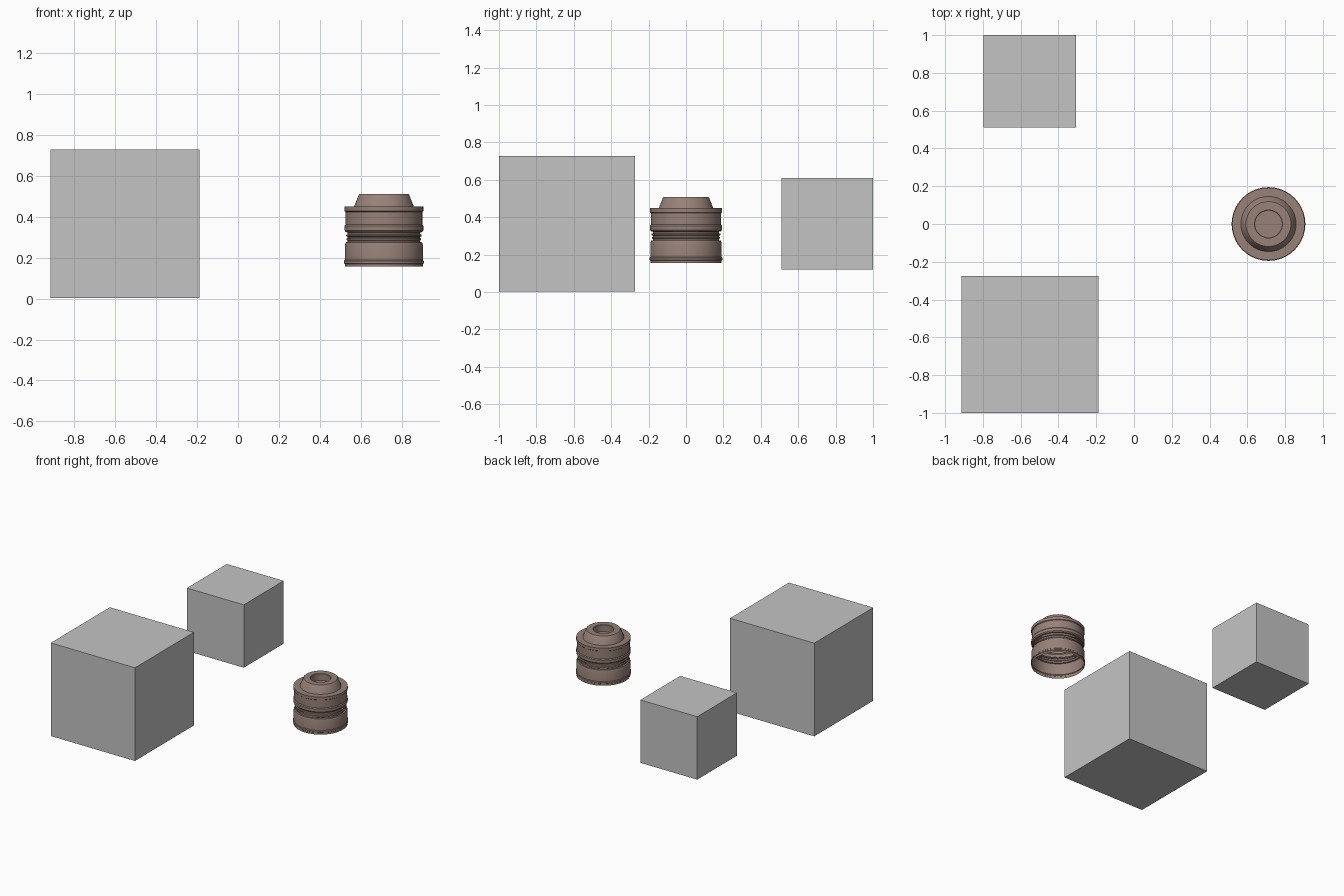
import bpy, bmesh, math

if "Cube" in bpy.data.objects:
    bpy.data.objects.remove(bpy.data.objects["Cube"])


def material(name, rgb):
    m = bpy.data.materials.new(name)
    m.diffuse_color = (*rgb, 1)
    m.use_nodes = True
    m.node_tree.nodes["Principled BSDF"].inputs["Base Color"].default_value = m.diffuse_color
    return m


GREY = material("plain grey", (0.55, 0.55, 0.55))
BROWN = material("dusty brown", (0.31, 0.22, 0.19))


def cube(name, size, centre):
    bpy.ops.mesh.primitive_cube_add(size=size, location=centre)
    ob = bpy.context.object
    ob.name = name
    ob.data.materials.append(GREY)


def lathe(name, profile, centre, sides=64):
    """Revolve (radius, height) points around a vertical axis."""
    bm = bmesh.new()
    rings = []
    for r, z in profile:
        rings.append([bm.verts.new((r * math.cos(2 * math.pi * i / sides),
                                    r * math.sin(2 * math.pi * i / sides), z))
                      for i in range(sides)])
    for a, b in zip(rings, rings[1:]):
        for i in range(sides):
            j = (i + 1) % sides
            bm.faces.new((a[i], a[j], b[j], b[i]))
    bm.faces.new(rings[-1])  # floor of the top recess
    me = bpy.data.meshes.new(name)
    bm.to_mesh(me)
    bm.free()
    ob = bpy.data.objects.new(name, me)
    bpy.context.collection.objects.link(ob)
    ob.location = centre
    me.materials.append(BROWN)
    bpy.ops.object.select_all(action='DESELECT')
    ob.select_set(True)
    bpy.context.view_layer.objects.active = ob
    bpy.ops.object.shade_smooth_by_angle(angle=math.radians(30))


# Two plain boxes
cube("large_box", 0.726, (-0.551, -0.637, 0.365))
cube("small_box", 0.49, (-0.552, 0.755, 0.365))

# Hollow ribbed canister, open at the bottom
lathe("canister", [
    # lower band with a raised rib
    (0.191, 0.155), (0.191, 0.169), (0.195, 0.172), (0.195, 0.183), (0.191, 0.187),
    (0.190, 0.262), (0.186, 0.274),
    # ribbed waist
    (0.177, 0.276), (0.177, 0.283), (0.182, 0.286), (0.182, 0.292), (0.177, 0.295),
    (0.177, 0.301), (0.184, 0.304), (0.184, 0.311), (0.177, 0.314), (0.177, 0.322),
    # upper band
    (0.186, 0.324), (0.192, 0.332), (0.192, 0.354), (0.187, 0.361),
    (0.187, 0.422), (0.192, 0.426), (0.192, 0.448),
    # shoulder, sloping neck and top recess
    (0.160, 0.448), (0.146, 0.448), (0.123, 0.505), (0.119, 0.509),
    (0.074, 0.509), (0.071, 0.506), (0.071, 0.455),
], (0.712, 0, 0))
